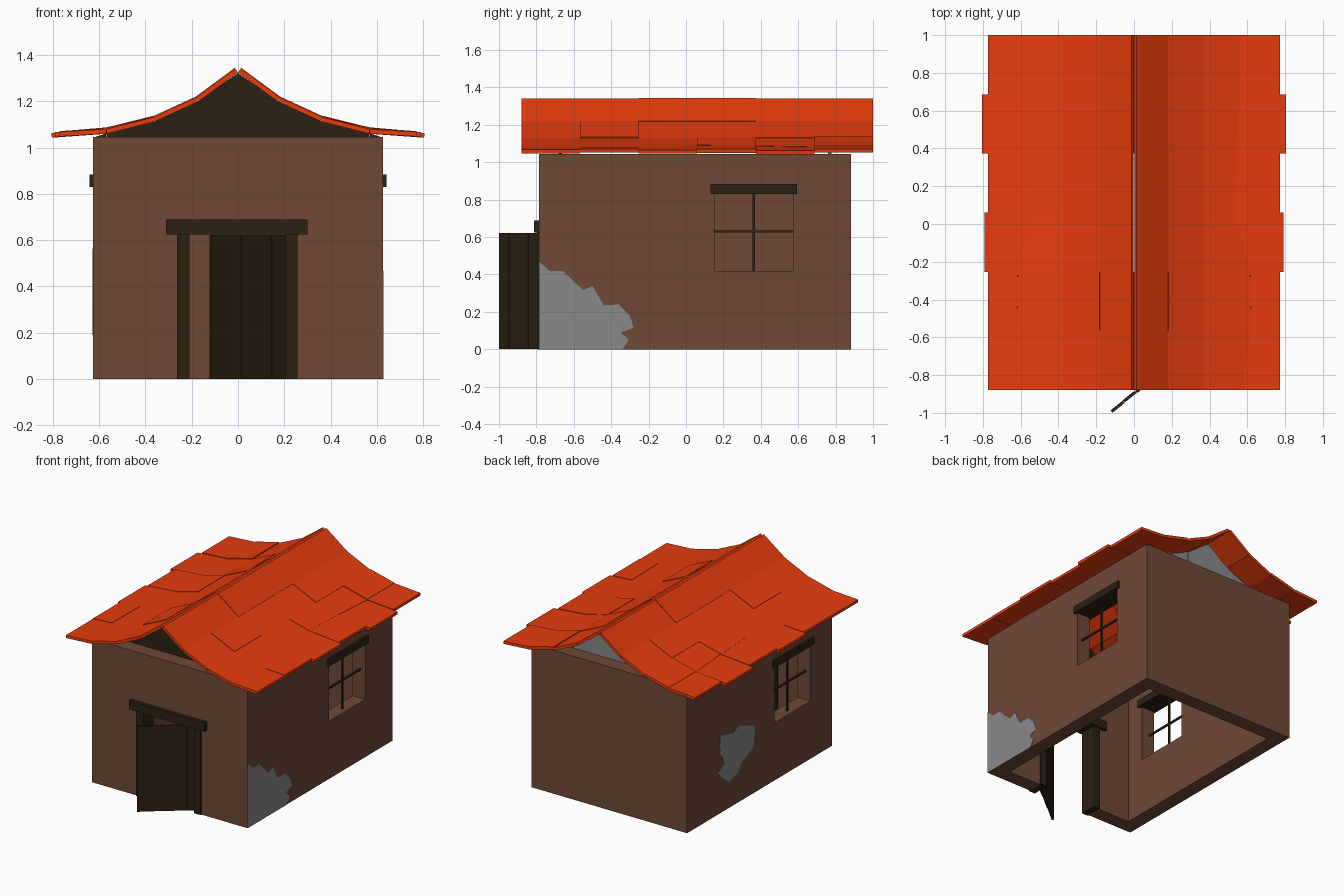
import bpy, bmesh, math
from mathutils import Vector

if "Cube" in bpy.data.objects:
    bpy.data.objects.remove(bpy.data.objects["Cube"])


def material(name, rgb):
    m = bpy.data.materials.new(name)
    m.diffuse_color = (*rgb, 1)
    m.use_nodes = True
    m.node_tree.nodes["Principled BSDF"].inputs["Base Color"].default_value = m.diffuse_color
    return m


CLAY = material("clay", (0.16, 0.065, 0.037))
WOOD = material("dark_wood", (0.025, 0.015, 0.006))
TILE = material("roof_tile", (0.80, 0.045, 0.004))
STONE = material("grey_plaster", (0.25, 0.25, 0.25))


def finish(name, bm, mat):
    bmesh.ops.recalc_face_normals(bm, faces=bm.faces)
    me = bpy.data.meshes.new(name)
    bm.to_mesh(me)
    bm.free()
    ob = bpy.data.objects.new(name, me)
    bpy.context.collection.objects.link(ob)
    if mat:
        me.materials.append(mat)
    return ob


def add_prism(bm, base, offset):
    """Closed solid from a base polygon swept along offset (one vector or one per point)."""
    offs = offset if isinstance(offset, list) else [offset] * len(base)
    a = [bm.verts.new(p) for p in base]
    b = [bm.verts.new(Vector(p) + Vector(o)) for p, o in zip(base, offs)]
    bm.faces.new(a)
    bm.faces.new(b[::-1])
    n = len(a)
    for i in range(n):
        bm.faces.new((a[i], b[i], b[(i + 1) % n], a[(i + 1) % n]))


def add_box(bm, x, y, z):
    add_prism(bm, [(x[0], y[0], z[0]), (x[1], y[0], z[0]), (x[1], y[1], z[0]), (x[0], y[1], z[0])],
              (0, 0, z[1] - z[0]))


def box(name, x, y, z, mat):
    bm = bmesh.new()
    add_box(bm, x, y, z)
    return finish(name, bm, mat)


W, Y0, Y1, H, T = 0.627, -0.787, 0.883, 1.045, 0.105
WINDOWS = [(1, 0.362), (-1, -0.330)]      # side, centre along y

# Walls: open box with door and window openings cut out
walls = box("walls", (-W, W), (Y0, Y1), (0, H), CLAY)
cuts = [box("cut_room", (-W + T, W - T), (Y0 + T, Y1 - T), (-1, 2), None),
        box("cut_door", (-0.26, 0.257), (Y0 - 0.1, Y0 + T + 0.05), (-0.5, 0.65), None)]
for s, c in WINDOWS:
    xs = sorted((s * (W - T - 0.05), s * (W + 0.1)))
    cuts.append(box("cut_window", xs, (c - 0.209, c + 0.209), (0.42, 0.84), None))
bpy.context.view_layer.objects.active = walls
for c in cuts:
    mod = walls.modifiers.new("cut", 'BOOLEAN')
    mod.operation, mod.solver, mod.object = 'DIFFERENCE', 'EXACT', c
    bpy.ops.object.modifier_apply(modifier=mod.name)
    bpy.data.objects.remove(c)

# Door frame
for name, x in (("door_post_left", (-0.263, -0.21)), ("door_post_right", (0.205, 0.257))):
    box(name, x, (Y0 - 0.01, Y0 + T + 0.01), (0, 0.625), WOOD)
box("door_lintel", (-0.312, 0.30), (Y0 - 0.025, Y0 + T + 0.025), (0.625, 0.69), WOOD)

# Door: five planks, swung open about the right post
bm = bmesh.new()
for i in range(5):
    d = 0.002 * (i % 2)
    add_box(bm, (-0.083 * (i + 1) + 0.001, -0.083 * i - 0.001), (-0.008 + d, 0.008 + d), (0.002, 0.623))
door = finish("door", bm, WOOD)
door.location = (0.205, -0.735, 0)
door.rotation_euler.z = math.radians(38.5)

# Window lintels and glazing bars
for s, c in WINDOWS:
    side = "right" if s > 0 else "left"
    box("window_lintel_" + side, sorted((s * (W - T - 0.02), s * 0.642)), (c - 0.232, c + 0.232),
        (0.83, 0.883), WOOD)
    bm = bmesh.new()
    xs = sorted((s * (W - 0.046), s * (W - 0.034)))
    add_box(bm, xs, (c - 0.006, c + 0.006), (0.42, 0.83))
    add_box(bm, xs, (c - 0.209, c + 0.209), (0.624, 0.636))
    finish("window_bars_" + side, bm, WOOD)

# Bare patches where the clay has fallen off, as (y, z) outlines
PATCHES = {
    1: [(Y0, 0), (Y0, .47), (-.73, .42), (-.66, .42), (-.55, .315), (-.5, .34), (-.44, .235),
        (-.36, .24), (-.3, .18), (-.28, .115), (-.35, .09), (-.305, .05), (-.34, 0)],
    -1: [(.50, .565), (.35, .53), (.295, .56), (.19, .52), (.10, .49), (.12, .335), (.26, .275),
         (.306, .215), (.41, .19), (.535, .30), (.455, .355), (.51, .44)]}
for s, pts in PATCHES.items():
    bm = bmesh.new()
    add_prism(bm, [(s * (W - 0.004), y, z) for y, z in pts], (s * 0.006, 0, 0))
    finish("bare_patch_" + ("right" if s > 0 else "left"), bm, STONE)

# Gable boards: planks following the underside of the roof
UNDER = [(0, 1.322), (0.18, 1.197), (0.365, 1.112), (0.57, 1.061), (0.62, H)]
for name, y, mat in (("gable_front", Y0 + T, WOOD), ("gable_back", Y1 - T - 0.02, STONE)):
    bm = bmesh.new()
    for s in (-1, 1):
        for (xa, za), (xb, zb) in zip(UNDER, UNDER[1:]):
            outline = [(s * xa, y, H - 0.01), (s * (xb - 0.001), y, H - 0.01),
                       (s * (xb - 0.001), y, zb), (s * xa, y, za)]
            add_prism(bm, outline, (0, 0.02, 0))
    finish(name, bm, mat)

# Roof tiles: six rows of slabs per slope on a sweeping profile
ROWS = [-0.88 + 1.88 * i / 6 for i in range(7)]
SEAM = [0.57, 0.62, 0.615, 0.535, 0.54, 0.56, 0.56]          # upper edge of the eave tiles
EAVE = [0.772, 0.772, 0.792, 0.772, 0.806, 0.772]            # outer edge of the eave tiles
TOP = [(0.012, 1.341), (0.18, 1.217), (0.367, 1.131), (0.57, 1.080), (0.775, 1.068)]
LIFT = [[0, 0, 0, 0], [0, .004, 0, .003], [.004, 0, 0, 0],
        [.004, 0, .003, .002], [0, .003, 0, -.002], [0, 0, .006, .003]]


def seam_z(x):
    return 1.080 - 0.24 * (x - 0.57) if x < 0.57 else 1.080 - 0.06 * (x - 0.57)


for s in (-1, 1):
    bm = bmesh.new()
    for r in range(6):
        for k in range(4):
            corners = []
            for y, i in ((ROWS[r], r), (ROWS[r + 1], r + 1)):
                a, b = TOP[k], TOP[k + 1]
                if k == 2:
                    b = (SEAM[i], seam_z(SEAM[i]))
                if k == 3:
                    a = (SEAM[i], seam_z(SEAM[i]))
                    b = (EAVE[r], 1.068 - 0.1 * (EAVE[r] - 0.772))
                pair = [Vector((a[0], y, a[1])), Vector((b[0], y, b[1]))]
                corners += pair if not corners else pair[::-1]
            d = corners[1] - corners[0]
            n = Vector((-d.z, 0, d.x)).normalized()
            top = [p + n * LIFT[r][k] for p in corners]
            top = [Vector((s * p.x, p.y, p.z)) for p in top]
            add_prism(bm, top, Vector((-s * n.x, 0, -n.z)) * 0.02)
    finish("roof_tiles_" + ("right" if s > 0 else "left"), bm, TILE)
